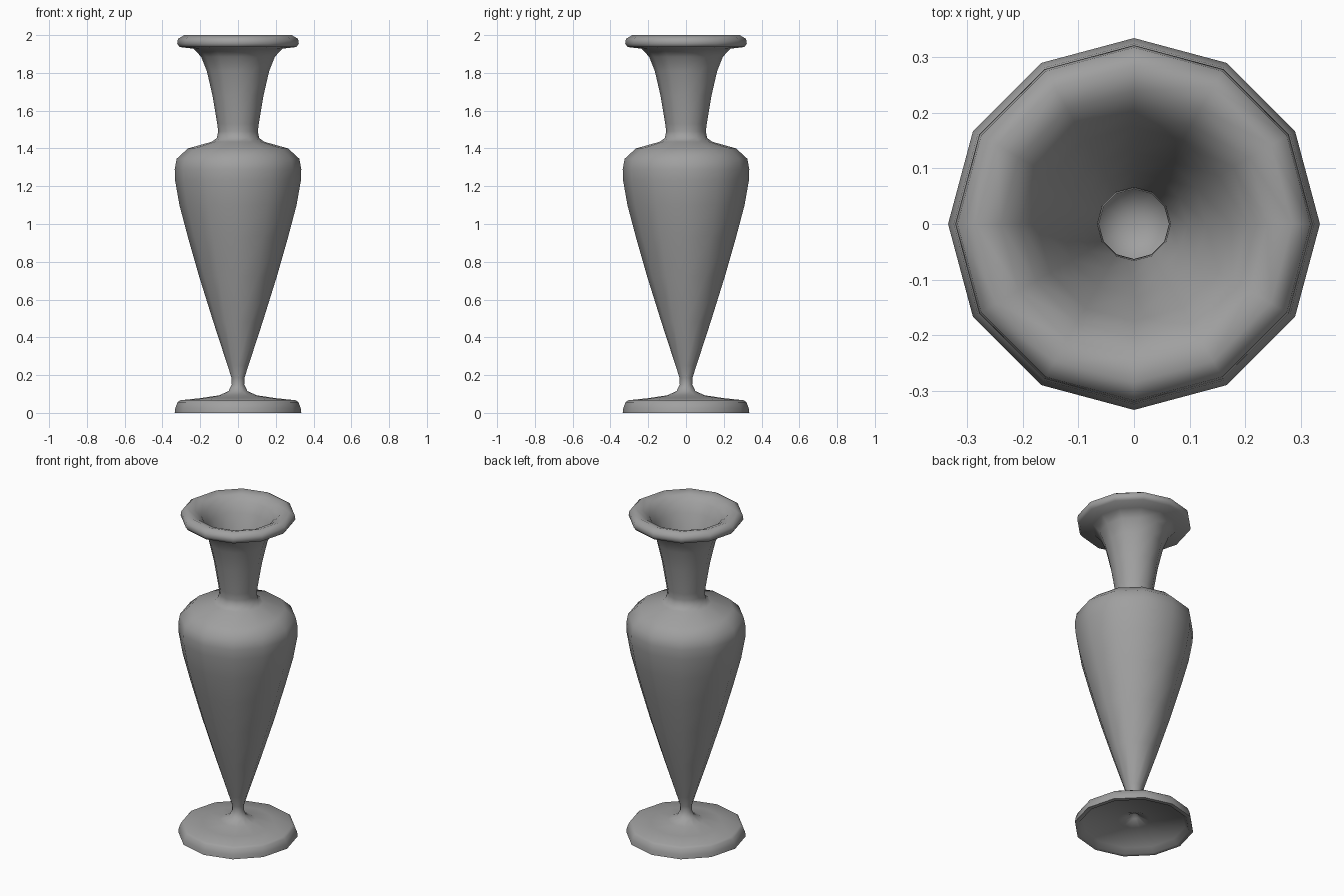
import bpy, bmesh, math

cube = bpy.data.objects.get("Cube")
if cube:
    bpy.data.objects.remove(cube, do_unlink=True)

SIDES = 12

stone = bpy.data.materials.new("grey_stone")
stone.use_nodes = True
colour = (0.35, 0.35, 0.35, 1)
stone.diffuse_color = colour
stone.node_tree.nodes["Principled BSDF"].inputs["Base Color"].default_value = colour


def lathe(name, profile):
    """Spin a (radius, height) profile around z; zero radii close to a point."""
    bm = bmesh.new()
    verts = [bm.verts.new((r, 0, z)) for r, z in profile]
    edges = [bm.edges.new(pair) for pair in zip(verts, verts[1:])]
    bmesh.ops.spin(bm, geom=verts + edges, cent=(0, 0, 0), axis=(0, 0, 1),
                   angle=math.tau, steps=SIDES, use_merge=True)
    bmesh.ops.remove_doubles(bm, verts=bm.verts, dist=0.0005)
    bmesh.ops.recalc_face_normals(bm, faces=bm.faces)
    mesh = bpy.data.meshes.new(name)
    bm.to_mesh(mesh)
    bm.free()
    mesh.materials.append(stone)
    obj = bpy.data.objects.new(name, mesh)
    bpy.context.collection.objects.link(obj)
    bpy.ops.object.select_all(action="DESELECT")
    obj.select_set(True)
    bpy.context.view_layer.objects.active = obj
    bpy.ops.object.shade_smooth_by_angle(angle=math.radians(75))
    return obj


# Hollow underside, foot and stem
foot = [(0, 0.11), (0.03, 0.07), (0.09, 0.045), (0.29, 0.03), (0.31, 0),
        (0.335, 0), (0.332, 0.025), (0.32, 0.057), (0.305, 0.067),
        (0.20, 0.078), (0.10, 0.093), (0.05, 0.115), (0.033, 0.15)]
# Tapering body and shoulder
body = [(0.034, 0.185), (0.055, 0.25), (0.13, 0.48), (0.205, 0.72),
        (0.265, 0.93), (0.31, 1.1), (0.333, 1.23), (0.335, 1.29),
        (0.325, 1.345), (0.265, 1.4), (0.14, 1.435)]
# Flared neck and lip
neck = [(0.112, 1.455), (0.105, 1.49), (0.11, 1.53), (0.135, 1.68),
        (0.165, 1.81), (0.195, 1.885), (0.235, 1.928), (0.31, 1.937),
        (0.322, 1.955), (0.318, 1.98), (0.285, 2.0)]
# Inside of the mouth, neck and body
inside = [(0.24, 1.985), (0.205, 1.955), (0.175, 1.9), (0.13, 1.79),
          (0.095, 1.66), (0.066, 1.53), (0.063, 1.47), (0.09, 1.41),
          (0.24, 1.365), (0.29, 1.29), (0.27, 1.1), (0.17, 0.72),
          (0.09, 0.48), (0, 0.22)]

lathe("vase", foot + body + neck + inside)
